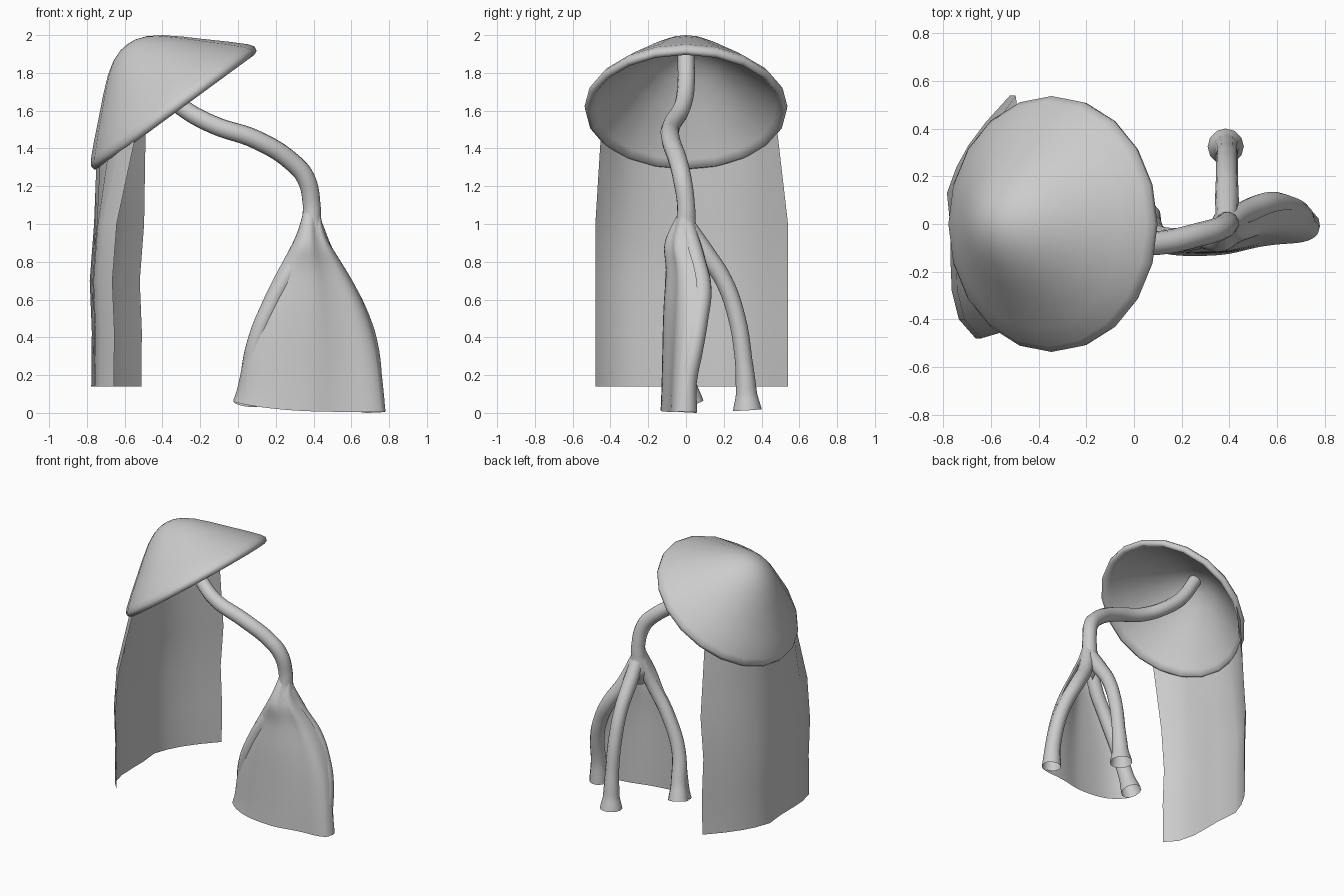
import bpy, bmesh, math
from mathutils import Vector, Matrix


def finish(obj, angle=50):
    bpy.ops.object.select_all(action='DESELECT')
    obj.select_set(True)
    bpy.context.view_layer.objects.active = obj
    bpy.ops.object.shade_smooth_by_angle(angle=math.radians(angle))


def tube(name, pts):
    """Round tube through (x, y, z, radius) points, open at the ends."""
    cu = bpy.data.curves.new(name, 'CURVE')
    cu.dimensions = '3D'
    cu.bevel_depth = 1.0
    cu.bevel_resolution = 4
    cu.resolution_u = 6
    sp = cu.splines.new('BEZIER')
    sp.bezier_points.add(len(pts) - 1)
    for bp, (x, y, z, r) in zip(sp.bezier_points, pts):
        bp.co = (x, y, z)
        bp.radius = r
        bp.handle_left_type = bp.handle_right_type = 'AUTO'
    ob = bpy.data.objects.new(name, cu)
    bpy.context.collection.objects.link(ob)
    bpy.ops.object.select_all(action='DESELECT')
    ob.select_set(True)
    bpy.context.view_layer.objects.active = ob
    bpy.ops.object.convert(target='MESH')
    ob = bpy.context.view_layer.objects.active
    ob.name = name
    finish(ob)
    return ob


def loft(name, rows, closed=False, matrix=None, subsurf=0, angle=50):
    """Skin a sheet through equal-length rows of points."""
    bm = bmesh.new()
    vs = [[bm.verts.new(p) for p in row] for row in rows]
    n = len(rows[0])
    for a, b in zip(vs, vs[1:]):
        for i in range(n if closed else n - 1):
            j = (i + 1) % n
            bm.faces.new((a[i], a[j], b[j], b[i]))
    bmesh.ops.remove_doubles(bm, verts=bm.verts, dist=1e-5)
    bmesh.ops.recalc_face_normals(bm, faces=bm.faces)
    if matrix:
        bm.transform(matrix)
    me = bpy.data.meshes.new(name)
    bm.to_mesh(me)
    bm.free()
    ob = bpy.data.objects.new(name, me)
    bpy.context.collection.objects.link(ob)
    finish(ob, angle)
    if subsurf:
        m = ob.modifiers.new('smooth', 'SUBSURF')
        m.levels = m.render_levels = subsurf
    return ob


# Tilted cap: revolved shell with a rolled rim and a hollow underside
tilt = math.atan2(0.63, 0.86)
cap_mat = Matrix.Translation((-0.34, 0, 1.615)) @ Matrix.Rotation(-tilt, 4, 'Y')
profile = [(0, 0.417), (0.05, 0.412), (0.11, 0.39), (0.18, 0.345), (0.26, 0.277),
           (0.34, 0.203), (0.44, 0.112), (0.515, 0.04), (0.537, 0.01),
           (0.533, -0.015), (0.51, -0.026), (0.48, 0.01), (0.40, 0.088),
           (0.28, 0.2), (0.17, 0.29), (0.08, 0.34), (0, 0.355)]
sides = 20
loft('cap', [[(r * math.cos(2 * math.pi * i / sides),
               r * math.sin(2 * math.pi * i / sides), h) for i in range(sides)]
             for r, h in profile], closed=True, matrix=cap_mat, angle=80)

# Curtain hanging from the back half of the rim
hem = [(-0.66, -0.48), (-0.73, -0.40), (-0.76, -0.28), (-0.765, -0.16),
       (-0.765, -0.02), (-0.78, 0.13), (-0.74, 0.24), (-0.69, 0.33),
       (-0.615, 0.43), (-0.515, 0.54)]
top = []
for i in range(len(hem)):
    a = math.radians(-61 + 130 * i / (len(hem) - 1))
    top.append(cap_mat @ Vector((-0.505 * math.cos(a), 0.515 * math.sin(a), 0.005)))
rows = [top]
for z, dx in ((1.0, 0.018), (0.7, -0.005), (0.43, 0.006), (0.14, 0.003)):
    rows.append([Vector((x + dx, y, z)) for x, y in hem])
loft('curtain', rows)

# Bent stem from inside the cap down to the hip
tube('stem', [(-0.53, 0, 1.90, 0.045), (-0.42, 0, 1.73, 0.046),
              (-0.30, -0.02, 1.62, 0.046), (-0.13, -0.075, 1.525, 0.048),
              (0.10, -0.08, 1.445, 0.05), (0.29, -0.04, 1.325, 0.05),
              (0.36, -0.02, 1.24, 0.05), (0.39, 0, 1.10, 0.048),
              (0.39, 0, 1.02, 0.052), (0.39, -0.01, 0.92, 0.072),
              (0.40, -0.03, 0.82, 0.05)])

# Three legs with flared feet
tube('back_leg', [(0.39, 0.0, 1.0, 0.045), (0.39, 0.10, 0.85, 0.05),
                  (0.39, 0.20, 0.70, 0.046), (0.39, 0.27, 0.50, 0.046),
                  (0.39, 0.305, 0.28, 0.046), (0.387, 0.32, 0.10, 0.056),
                  (0.385, 0.325, 0.015, 0.076)])
tube('left_leg', [(0.38, 0.0, 1.0, 0.045), (0.30, -0.05, 0.80, 0.048),
                  (0.19, -0.065, 0.60, 0.048), (0.095, -0.05, 0.37, 0.048),
                  (0.06, 0.0, 0.15, 0.054), (0.045, 0.025, 0.05, 0.07)])
tube('right_leg', [(0.40, 0.0, 1.0, 0.045), (0.47, 0.05, 0.82, 0.05),
                   (0.57, 0.085, 0.66, 0.05), (0.65, 0.07, 0.50, 0.048),
                   (0.695, 0.045, 0.35, 0.048), (0.712, 0.005, 0.16, 0.052),
                   (0.717, -0.005, 0.005, 0.064)])

# Cloth panel draped across the two front legs:
# height left/right, x left/right, y left/middle/right
drape = [(1.06, 1.06, 0.345, 0.435, 0.0, -0.04, 0.0),
         (0.95, 0.95, 0.315, 0.455, 0.0, -0.10, 0.0),
         (0.87, 0.87, 0.275, 0.50, -0.03, -0.125, 0.01),
         (0.77, 0.77, 0.22, 0.565, -0.05, -0.10, 0.05),
         (0.60, 0.60, 0.13, 0.665, -0.06, -0.12, 0.07),
         (0.37, 0.37, 0.04, 0.745, -0.045, -0.125, 0.04),
         (0.12, 0.12, 0.0, 0.77, 0.0, -0.13, 0.0),
         (0.06, 0.005, -0.03, 0.782, 0.02, -0.135, -0.01)]
spread = [(0, 0), (0.01, 0.42), (0.08, 0.75), (0.22, 1.0), (0.40, 1.0),
          (0.54, 0.95), (0.66, 0.72), (0.80, 0.6), (0.90, 0.58), (0.985, 0.38), (1, 0)]
rows = []
for zl, zr, xl, xr, yl, ym, yr in drape:
    row = []
    for s, k in spread:
        edge = yl + (yr - yl) * s
        z = zr + (zl - zr) * (1 - s) ** 4
        row.append((xl + (xr - xl) * s, edge + (ym - edge) * k, z))
    rows.append(row)
loft('front_cloth', rows, subsurf=2)
